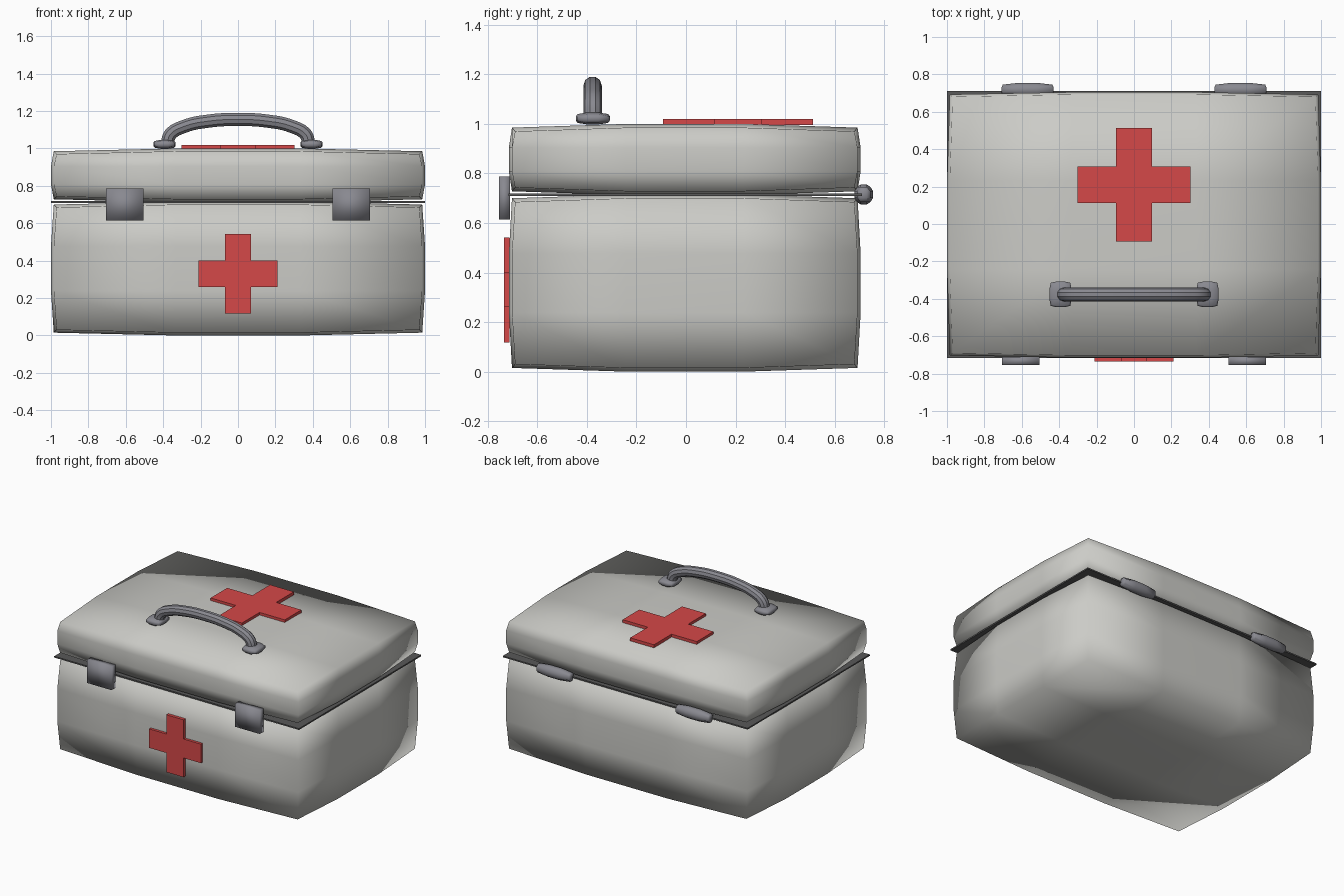
import bpy
import bmesh
from mathutils import Vector

cube = bpy.data.objects.get("Cube")
if cube:
    bpy.data.objects.remove(cube, do_unlink=True)


def material(name, r, g, b):
    mat = bpy.data.materials.new(name)
    mat.use_nodes = True
    mat.diffuse_color = (r, g, b, 1)
    mat.node_tree.nodes["Principled BSDF"].inputs["Base Color"].default_value = (r, g, b, 1)
    return mat


SHELL = material("warm light grey", 0.60, 0.60, 0.57)
RED = material("red", 0.66, 0.065, 0.065)
METAL = material("steel grey", 0.25, 0.25, 0.28)
DARK = material("dark grey", 0.10, 0.10, 0.10)


def finish(bm, name, mat, smooth=False):
    bmesh.ops.recalc_face_normals(bm, faces=bm.faces)
    for face in bm.faces:
        face.smooth = smooth
    mesh = bpy.data.meshes.new(name)
    bm.to_mesh(mesh)
    bm.free()
    mesh.materials.append(mat)
    obj = bpy.data.objects.new(name, mesh)
    bpy.context.collection.objects.link(obj)
    return obj


def box(name, mat, low, high, inset=None, smooth=False):
    """Box between two corners; inset makes a pillow whose edges and corners sink in."""
    low, high = Vector(low), Vector(high)
    centre, half = (low + high) / 2, (high - low) / 2
    bm = bmesh.new()
    bmesh.ops.create_cube(bm, size=2)
    if inset:
        bmesh.ops.subdivide_edges(bm, edges=bm.edges[:], cuts=2, use_grid_fill=True)
    for v in bm.verts:
        outer = [abs(c) > 0.9 for c in v.co]
        size = half.copy()
        if inset:
            for i in range(3):
                if outer[i]:
                    size[i] -= inset[i] * (sum(outer) - 1) / 2
        v.co = Vector([centre[i] + v.co[i] * size[i] for i in range(3)])
    return finish(bm, name, mat, smooth)


def cross(name, place, reach, width, depth):
    """Extruded plus shape; place maps flat (u, v, depth) to the model."""
    bm = bmesh.new()
    r, w = reach, width
    corner = [(r, -w), (r, w), (w, w)]
    points = []
    for _ in range(4):
        points += corner
        corner = [(-v, u) for u, v in corner]
    face = bm.faces.new([bm.verts.new(place(u, v, 0)) for u, v in points])
    ext = bmesh.ops.extrude_face_region(bm, geom=[face])["geom"]
    shift = Vector(place(0, 0, depth)) - Vector(place(0, 0, 0))
    bmesh.ops.translate(bm, vec=shift, verts=[g for g in ext if isinstance(g, bmesh.types.BMVert)])
    return finish(bm, name, RED)


# Case halves with softly bulging sides
BULGE = (0.03, 0.025, 0.03)
box("case_body", SHELL, (-1, -0.715, 0), (1, 0.705, 0.715), BULGE, True)
box("case_lid", SHELL, (-1, -0.715, 0.713), (1, 0.705, 1.0), BULGE, True)

# Thin seal between the halves
box("seal_plate", DARK, (-1, -0.717, 0.709), (1, 0.71, 0.719))

# Raised crosses on the front and the lid
cross("front_cross", lambda u, v, d: (u, -0.712 - d, 0.33 + v), 0.212, 0.07, 0.023)
cross("lid_cross", lambda u, v, d: (u, 0.21 + v, 0.996 + d), 0.303, 0.097, 0.023)

# Latches, hinges and handle feet on both sides
for side, s in (("left", 1), ("right", -1)):
    def pair(name, x0, x1, y0, y1, z0, z1, inset):
        a, b = sorted((s * x0, s * x1))
        box(side + name, METAL, (a, y0, z0), (b, y1, z1), inset, True)

    pair("_latch", 0.505, 0.705, -0.755, -0.71, 0.615, 0.787, None)
    pair("_hinge", 0.43, 0.708, 0.68, 0.755, 0.675, 0.755, (0.012, 0.02, 0.02))
    pair("_handle_foot", 0.333, 0.453, -0.445, -0.307, 0.998, 1.046, (0.015, 0.015, 0.012))

# Arched carrying handle
curve = bpy.data.curves.new("handle", "CURVE")
curve.dimensions = "3D"
curve.bevel_depth = 0.037
curve.bevel_resolution = 3
curve.resolution_u = 6
curve.use_fill_caps = True
half_path = [(0.378, 1.03), (0.362, 1.075), (0.29, 1.117), (0.15, 1.147)]
path = [(-x, z) for x, z in half_path] + [(0, 1.155)] + half_path[::-1]
spline = curve.splines.new("BEZIER")
spline.bezier_points.add(len(path) - 1)
for point, (x, z) in zip(spline.bezier_points, path):
    point.co = (x, -0.377, z)
    point.handle_left_type = point.handle_right_type = "AUTO"
curve.materials.append(METAL)
handle = bpy.data.objects.new("carry_handle", curve)
bpy.context.collection.objects.link(handle)
bpy.ops.object.select_all(action="DESELECT")
handle.select_set(True)
bpy.context.view_layer.objects.active = handle
bpy.ops.object.convert(target="MESH")
bpy.ops.object.shade_smooth_by_angle()
